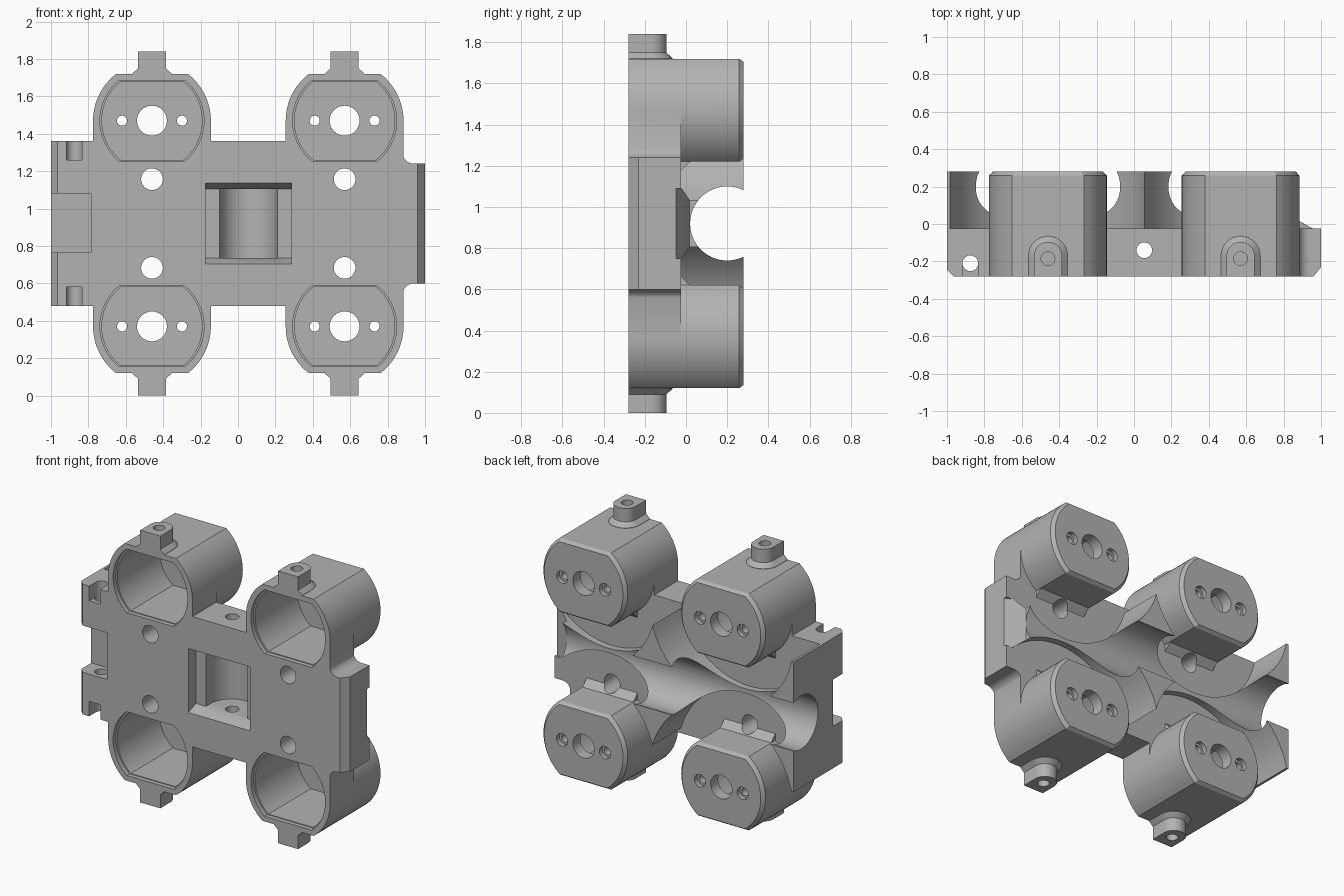
import bpy, bmesh, math

if "Cube" in bpy.data.objects:
    bpy.data.objects.remove(bpy.data.objects["Cube"], do_unlink=True)

grey = bpy.data.materials.new("plain_grey")
grey.use_nodes = True
grey.diffuse_color = (0.45, 0.45, 0.45, 1)
grey.node_tree.nodes["Principled BSDF"].inputs["Base Color"].default_value = (0.45, 0.45, 0.45, 1)

MID = 0.92                 # height of the symmetry plane
FRONT, BACK, DECK = -0.28, 0.28, -0.025
PLACE = {"X": lambda p, t: (t, p[0], p[1]),
         "Y": lambda p, t: (p[0], t, p[1]),
         "Z": lambda p, t: (p[0], p[1], t)}


def loft(name, axis, *sections):
    """Solid through (position, outline) sections along an axis."""
    bm = bmesh.new()
    rings = [[bm.verts.new(PLACE[axis](p, t)) for p in pts] for t, pts in sections]
    bm.faces.new(rings[0])
    bm.faces.new(rings[-1])
    for a, b in zip(rings, rings[1:]):
        for i in range(len(a)):
            j = (i + 1) % len(a)
            bm.faces.new((a[i], a[j], b[j], b[i]))
    bmesh.ops.recalc_face_normals(bm, faces=bm.faces)
    mesh = bpy.data.meshes.new(name)
    bm.to_mesh(mesh)
    bm.free()
    mesh.materials.append(grey)
    ob = bpy.data.objects.new(name, mesh)
    bpy.context.collection.objects.link(ob)
    return ob


def prism(name, axis, pts, a, b):
    return loft(name, axis, (a, pts), (b, pts))


def rect(u0, u1, v0, v1):
    return [(u0, v0), (u1, v0), (u1, v1), (u0, v1)]


def circle(u, v, r, n=32):
    return [(u + r * math.cos(2 * math.pi * i / n), v + r * math.sin(2 * math.pi * i / n))
            for i in range(n)]


def flat_circle(u, v, r, h, n=20):
    """Circle with its top and bottom cut flat at distance h."""
    top = math.asin(h / r)
    arc = [-top + 2 * top * i / n for i in range(n + 1)]
    return [(u + r * math.cos(a), v + r * math.sin(a)) for a in arc] + \
           [(u - r * math.cos(a), v - r * math.sin(a)) for a in arc]


def combine(target, other, op):
    mod = target.modifiers.new("part", "BOOLEAN")
    mod.operation, mod.solver, mod.object = op, "EXACT", other
    bpy.context.view_layer.objects.active = target
    bpy.ops.object.modifier_apply(modifier=mod.name)
    bpy.data.objects.remove(other, do_unlink=True)


def add(other):
    combine(chassis, other, "UNION")


def cut(axis, pts, a, b):
    combine(chassis, prism("cutter", axis, pts, a, b), "DIFFERENCE")


# Body slab with the narrower tongue on its right end
corner = [(0.94 - 0.06 * math.sin(a), 1.30 - 0.06 * math.cos(a))
          for a in [math.pi / 2 * (1 - i / 6) for i in range(7)]]
upper = [(-1, 1.36), (0.88, 1.36)] + corner + [(1, 1.24)]
outline = upper + [(x, 2 * MID - z) for x, z in reversed(upper)]
chassis = prism("motor_chassis", "Y", outline, FRONT, BACK)

CUPS = [(x, MID + 0.55 * s, s) for x in (-0.46, 0.57) for s in (-1, 1)]

# Clearance around each cup and the round channel along the back
for x, z, s in CUPS:
    cut("Y", circle(x, z, 0.535, 96), DECK, 0.4)
cut("X", circle(0.2, MID, 0.18, 64), -1.1, 1.1)

# Tongue: lowered back, sloping centre, bevelled ends
for s in (-1, 1):
    cut("Y", rect(0.88, 1.1, *sorted((MID + 0.17 * s, MID + 0.6 * s))), DECK, 0.4)
cut("Z", [(0.88, 0.018), (1.02, -0.06), (1.02, 0.4), (0.88, 0.4)], MID - 0.17, MID + 0.17)
cut("Z", [(0.944, -0.30), (1.02, -0.205), (1.02, -0.30)], 0.3, 1.5)
cut("Z", [(-0.945, -0.30), (-1.02, -0.225), (-1.02, -0.30)], 0.3, 1.5)

# Motor cups with braces and screw tabs
for x, z, s in CUPS:
    full, small = flat_circle(x, z, 0.315, 0.25), flat_circle(x, z, 0.295, 0.235)
    add(loft("cup", "Y", (FRONT, full), (0.258, full), (BACK, small)))
    add(prism("cup_skirt", "Y", rect(x - 0.315, x + 0.315, *sorted((z - 0.23 * s, z))),
              FRONT, DECK))
    add(prism("cup_brace", "X", [(-0.1, z - 0.3 * s), (-0.03, z - 0.3 * s), (0.02, z - 0.25 * s),
                                 (0.02, z - 0.2 * s), (-0.1, z - 0.2 * s)], x - 0.19, x + 0.19))

    def tab_outline(w):
        arc = [math.pi * i / 16 for i in range(17)]
        return [(x + w * math.cos(a), -0.17 + w * math.sin(a)) for a in arc] + \
               [(x - w, FRONT), (x + w, FRONT)]
    add(loft("screw_tab", "Z", (z + 0.23 * s, tab_outline(0.105)), (z + 0.252 * s, tab_outline(0.105)),
             (z + 0.28 * s, tab_outline(0.075)), (z + 0.37 * s, tab_outline(0.075))))

# Cup pockets and holes
for x, z, s in CUPS:
    cut("Y", flat_circle(x, z, 0.278, 0.215), -0.4, FRONT + 0.03)
    cut("Y", flat_circle(x, z, 0.268, 0.21), -0.4, 0.2)
    cut("Y", circle(x, z, 0.08), 0, 0.4)
    for side in (-1, 1):
        cut("Y", circle(x + 0.16 * side, z, 0.027, 20), 0, 0.4)
        cut("Y", circle(x + 0.16 * side, z, 0.042, 20), 0.25, 0.4)
    cut("Y", circle(x, MID + 0.237 * s, 0.058), -0.4, 0.21)
    cut("Z", circle(x, -0.185, 0.037, 20), *sorted((z + 0.26 * s, z + 0.5 * s)))

# Central window with a stepped rim and a rounded back wall
wx = 0.055
rim = loft("window_rim", "Y", (FRONT - 0.01, rect(wx - 0.23, wx + 0.23, 0.70, 1.14)),
           (FRONT + 0.08, rect(wx - 0.23, wx + 0.23, 0.735, 1.105)))
combine(chassis, rim, "DIFFERENCE")
cut("Y", rect(wx - 0.155, wx + 0.155, 0.735, 1.105), -0.3, -0.15)
cut("Z", circle(wx, -0.15, 0.155, 48), 0.735, 1.105)
cut("Z", circle(wx, -0.14, 0.042, 24), 0.3, 1.5)

# Left end socket, clip slots and their pin holes
cut("Y", rect(-1.1, -0.785, 0.765, 1.08), -0.4, -0.14)
cut("Z", circle(-0.875, -0.21, 0.042, 24), 0.3, 1.5)
for s in (-1, 1):
    cut("Y", rect(-0.917, -0.833, *sorted((MID + 0.34 * s, MID + 0.6 * s))), -0.4, -0.21)

# Smooth round walls, sharp edges
bpy.ops.object.select_all(action="DESELECT")
chassis.select_set(True)
bpy.context.view_layer.objects.active = chassis
bpy.ops.object.shade_smooth_by_angle(angle=math.radians(25))
